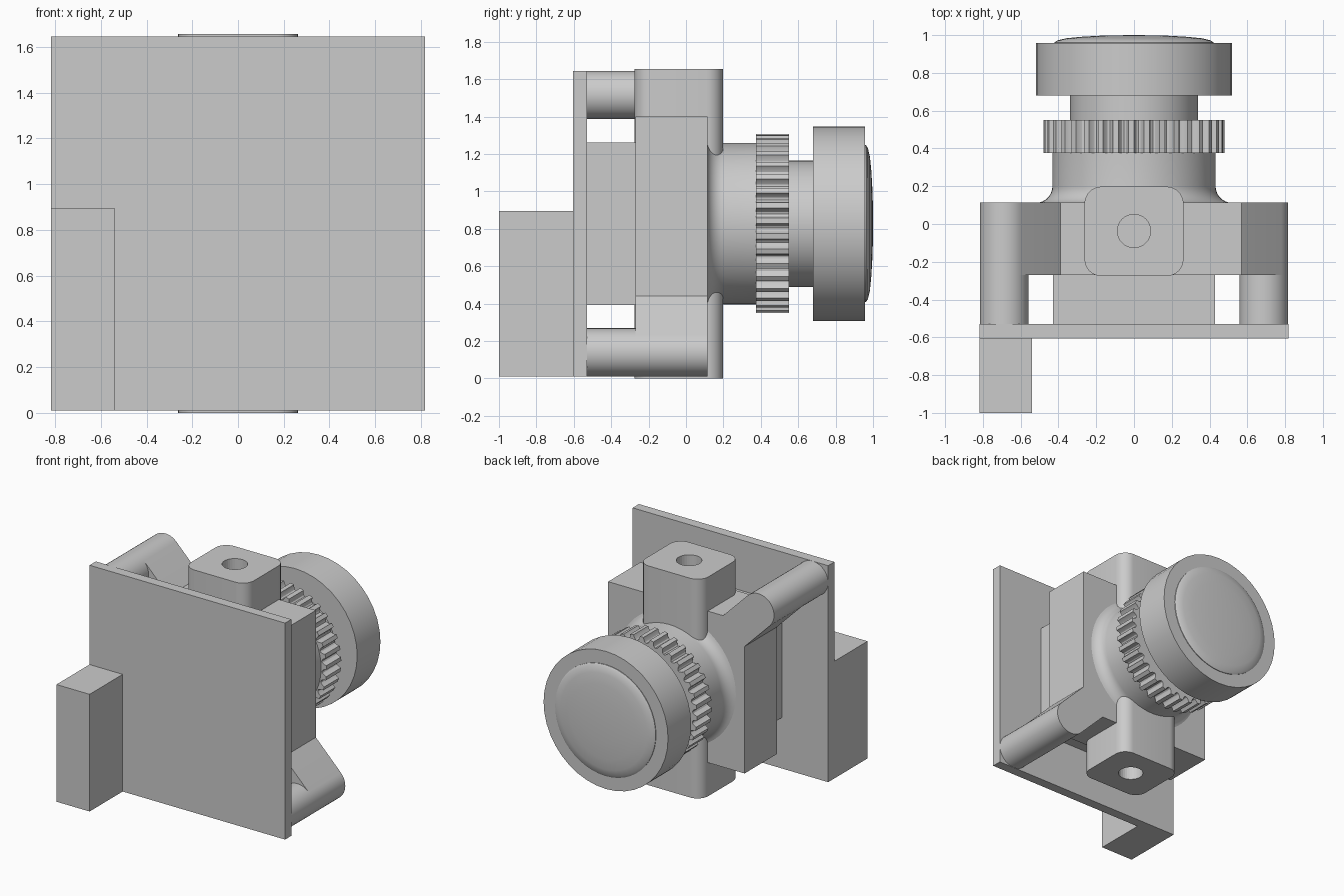
import bpy, bmesh
from math import sin, cos, pi, radians

if "Cube" in bpy.data.objects:
    bpy.data.objects.remove(bpy.data.objects["Cube"])

CZ = 0.828  # height of the lens axis


def finish(name, bm, smooth=None):
    bmesh.ops.remove_doubles(bm, verts=bm.verts, dist=1e-5)
    bmesh.ops.recalc_face_normals(bm, faces=bm.faces)
    mesh = bpy.data.meshes.new(name)
    bm.to_mesh(mesh)
    bm.free()
    ob = bpy.data.objects.new(name, mesh)
    bpy.context.collection.objects.link(ob)
    if smooth:
        bpy.ops.object.select_all(action='DESELECT')
        ob.select_set(True)
        bpy.context.view_layer.objects.active = ob
        bpy.ops.object.shade_smooth_by_angle(angle=radians(smooth))
    return ob


def prism(name, pts, lo, hi, axis='Y', smooth=None):
    """Extrude an outline: (x, z) along Y or (x, y) along Z."""
    def place(p, h):
        return (p[0], h, p[1]) if axis == 'Y' else (p[0], p[1], h)
    bm = bmesh.new()
    a = [bm.verts.new(place(p, lo)) for p in pts]
    b = [bm.verts.new(place(p, hi)) for p in pts]
    bm.faces.new(a)
    bm.faces.new(b[::-1])
    for i in range(len(pts)):
        j = (i + 1) % len(pts)
        bm.faces.new((a[i], a[j], b[j], b[i]))
    return finish(name, bm, smooth)


def box(name, x0, x1, y0, y1, z0, z1):
    return prism(name, [(x0, z0), (x1, z0), (x1, z1), (x0, z1)], y0, y1)


def arc(cx, cy, r, a0, a1, n):
    return [(cx + r * cos(radians(a0 + (a1 - a0) * i / n)),
             cy + r * sin(radians(a0 + (a1 - a0) * i / n))) for i in range(n + 1)]


def lathe(name, profile, n, smooth=30):
    """Revolve (radius, y) points around the lens axis."""
    bm = bmesh.new()
    vs = [bm.verts.new((r, y, CZ)) for r, y in profile]
    es = [bm.edges.new(p) for p in zip(vs, vs[1:])]
    bmesh.ops.spin(bm, geom=vs + es, cent=(0, 0, CZ), axis=(0, 1, 0),
                   angle=2 * pi, steps=n)
    return finish(name, bm, smooth)


# Circuit board, connector and sensor
box("circuit_board", -0.817, 0.817, -0.605, -0.53, 0.01, 1.645)
box("connector", -0.817, -0.54, -1.0, -0.605, 0.01, 0.895)
box("sensor_block", -0.43, 0.43, -0.53, -0.27, 0.394, 1.263)

# Mount body with two diagonal ears, outline symmetric under a half turn
PX, PZ, PR = -0.687, 1.516, 0.129
half = [(0.57, 1.40), (-0.39, 1.40)] + arc(PX, PZ, PR, 45, 225, 20) + [(-0.57, 1.215)]
outline = half + [(-x, 2 * CZ - z) for x, z in half]
prism("lens_mount", outline, -0.27, 0.115, smooth=30)

# Mounting posts
for side, x, z in (("upper", PX, PZ), ("lower", -PX, 2 * CZ - PZ)):
    prism(side + "_post", arc(x, z, PR, 0, 351, 39), -0.535, -0.265, smooth=30)

# Screw bosses, top and bottom, as one rounded column with blind holes
bx, y0, y1, br = 0.262, -0.276, 0.198, 0.09
rounded = (arc(bx - br, y1 - br, br, 0, 90, 8) + arc(br - bx, y1 - br, br, 90, 180, 8)
           + arc(br - bx, y0 + br, br, 180, 270, 8) + arc(bx - br, y0 + br, br, 270, 360, 8))
boss = prism("screw_boss", rounded, 0, 2 * CZ, 'Z', 30)
for side, lo, hi in (("top", 1.32, 1.75), ("bottom", -0.1, 0.335)):
    cutter = prism(side + "_hole_cutter", arc(0, -0.037, 0.088, 0, 348.75, 31), lo, hi, 'Z')
    cutter.hide_render = True
    cutter.hide_set(True)
    mod = boss.modifiers.new(side + "_hole", 'BOOLEAN')
    mod.operation = 'DIFFERENCE'
    mod.solver = 'EXACT'
    mod.object = cutter

# Barrel with a fillet at its foot
fillet = arc(0.52, 0.20, 0.088, 255, 180, 8)
lathe("lens_barrel", [(0, 0.10), (0.497, 0.10)] + fillet + [(0.432, 0.378), (0, 0.378)], 64)

# Knurled focus ring with scalloped grooves
teeth, R = 36, 0.478
ring = []
for i in range(teeth):
    base = 2 * pi * i / teeth
    for t, depth in ((0, 0), (0.36, 0), (0.42, 0.018), (0.54, 0.033),
                     (0.68, 0.038), (0.82, 0.033), (0.94, 0.018)):
        a = base + 2 * pi * t / teeth
        ring.append(((R - depth) * cos(a), CZ + (R - depth) * sin(a)))
prism("focus_ring", ring, 0.375, 0.55, smooth=30)

# Neck, lens head and front glass
lathe("lens_neck", [(0, 0.54), (0.338, 0.54), (0.338, 0.69), (0, 0.69)], 32)
lathe("lens_head", [(0, 0.68), (0.52, 0.68), (0.52, 0.957), (0, 0.957)], 40)
lathe("front_glass", [(0, 0.95), (0.42, 0.95), (0.42, 0.962), (0.405, 0.972), (0.36, 0.983),
                      (0.28, 0.991), (0.16, 0.998), (0, 1.0)], 48, 40)
